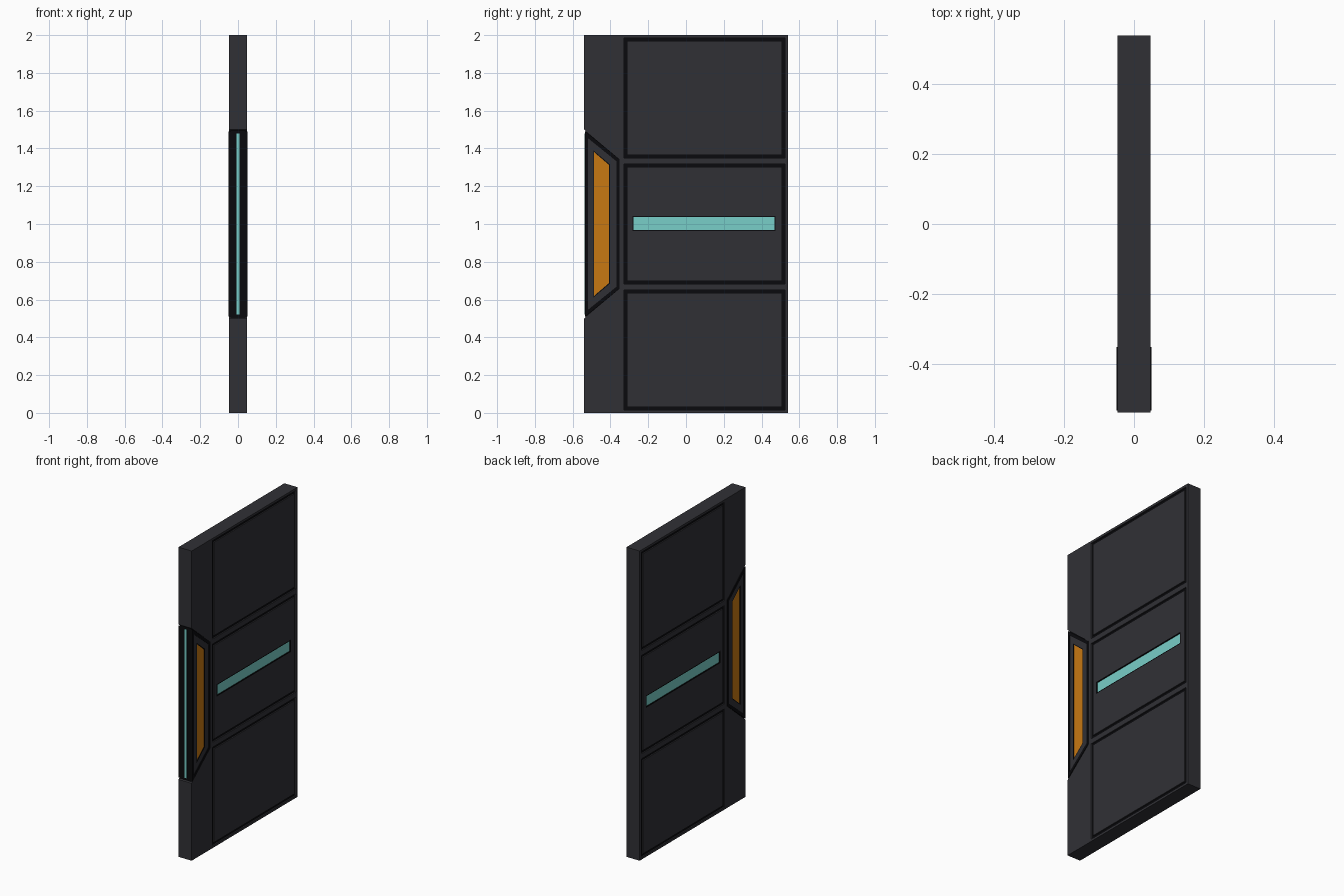
import bpy, bmesh

if "Cube" in bpy.data.objects:
    bpy.data.objects.remove(bpy.data.objects["Cube"])


def mat(name, rgb):
    m = bpy.data.materials.new(name)
    m.diffuse_color = (*rgb, 1)
    m.use_nodes = True
    m.node_tree.nodes["Principled BSDF"].inputs["Base Color"].default_value = m.diffuse_color
    return m


GREY = mat("dark_grey", (0.03, 0.03, 0.036))
BLACK = mat("black", (0.003, 0.003, 0.004))
TEAL = mat("teal", (0.19, 0.62, 0.58))
ORANGE = mat("orange", (0.58, 0.19, 0.006))


def rect(y0, y1, z0, z1):
    return [(y0, z1), (y1, z1), (y1, z0), (y0, z0)]


def trap(y0, h0, y1, h1):
    # trapezoid symmetric about z = 1
    return [(y0, 1 + h0), (y1, 1 + h1), (y1, 1 - h1), (y0, 1 - h0)]


def add_solid(bm, pts, x0, x1, hole=None):
    # extrude a (y, z) outline along x, optionally with a matching hole
    def loop(p, x):
        return [bm.verts.new((x, y, z)) for y, z in p]
    a, b = loop(pts, x0), loop(pts, x1)
    n = len(pts)
    if hole:
        c, d = loop(hole, x0), loop(hole, x1)
        pairs = [(a, b), (b, d), (d, c), (c, a)]
    else:
        bm.faces.new(a)
        bm.faces.new(b)
        pairs = [(a, b)]
    for p, q in pairs:
        for i in range(n):
            j = (i + 1) % n
            bm.faces.new((p[i], p[j], q[j], q[i]))


def finish(name, bm, material):
    bmesh.ops.recalc_face_normals(bm, faces=bm.faces)
    me = bpy.data.meshes.new(name)
    bm.to_mesh(me)
    bm.free()
    me.materials.append(material)
    ob = bpy.data.objects.new(name, me)
    bpy.context.collection.objects.link(ob)
    return ob


def solid(name, pts, x0, x1, material, hole=None, both=False):
    bm = bmesh.new()
    for s in ((1, -1) if both else (1,)):
        add_solid(bm, pts, s * x0, s * x1, hole)
    return finish(name, bm, material)


HALF = 0.047          # half thickness of the door
FLOOR = 0.037         # depth of the panel pockets
PANELS = {"lower": (0.015, 0.65), "middle": (0.683, 1.317), "upper": (1.35, 1.985)}

# Door slab with panel pockets and a handle notch
slab = solid("door_slab", rect(-0.54, 0.54, 0, 2), -HALF, HALF, GREY)
bm = bmesh.new()
for z0, z1 in PANELS.values():
    for s in (1, -1):
        add_solid(bm, rect(-0.328, 0.523, z0, z1), s * FLOOR, s * 0.1)
add_solid(bm, trap(-0.56, 0.517, -0.352, 0.343), -0.1, 0.1)
cutter = finish("pocket_cutter", bm, GREY)
cutter.hide_render = True
mod = slab.modifiers.new("pockets", "BOOLEAN")
mod.operation = "DIFFERENCE"
mod.solver = "EXACT"
mod.object = cutter
bpy.context.view_layer.objects.active = slab
bpy.ops.object.modifier_apply(modifier=mod.name)
bpy.data.objects.remove(cutter)

# Inset panels with black seams on both faces
bar_hole = rect(-0.284, 0.474, 0.962, 1.042)
bar = rect(-0.278, 0.468, 0.968, 1.036)
for name, (z0, z1) in PANELS.items():
    solid(name + "_seam", rect(-0.328, 0.523, z0, z1), FLOOR - 0.002, FLOOR + 0.002,
          BLACK, both=True)
    g = 0.016
    solid(name + "_panel", rect(-0.328 + g, 0.523 - g, z0 + g, z1 - g), FLOOR, HALF,
          GREY, hole=bar_hole if name == "middle" else None, both=True)

# Recessed light bar in the middle panel
solid("light_bar_surround", bar_hole, FLOOR, HALF, BLACK, hole=bar, both=True)
solid("light_bar", bar, FLOOR, 0.041, TEAL, both=True)

# Handle insert in the notch
outer = trap(-0.534, 0.491, -0.352, 0.343)
inner = trap(-0.52, 0.455, -0.368, 0.332)
window = trap(-0.491, 0.39, -0.403, 0.316)
glow = trap(-0.487, 0.381, -0.407, 0.312)
solid("handle_core", trap(-0.533, 0.498, -0.35, 0.345), -0.04, 0.04, BLACK)
solid("handle_frame", outer, 0.038, 0.05, BLACK, hole=inner, both=True)
solid("handle_plate", inner, 0.038, HALF, GREY, hole=window, both=True)
solid("handle_window_surround", window, 0.038, HALF, BLACK, hole=glow, both=True)
solid("handle_window", glow, 0.038, 0.043, ORANGE, both=True)

# Light strip along the leading edge
solid("edge_light", rect(-0.537, -0.53, 0.52, 1.48), -0.008, 0.008, TEAL)
